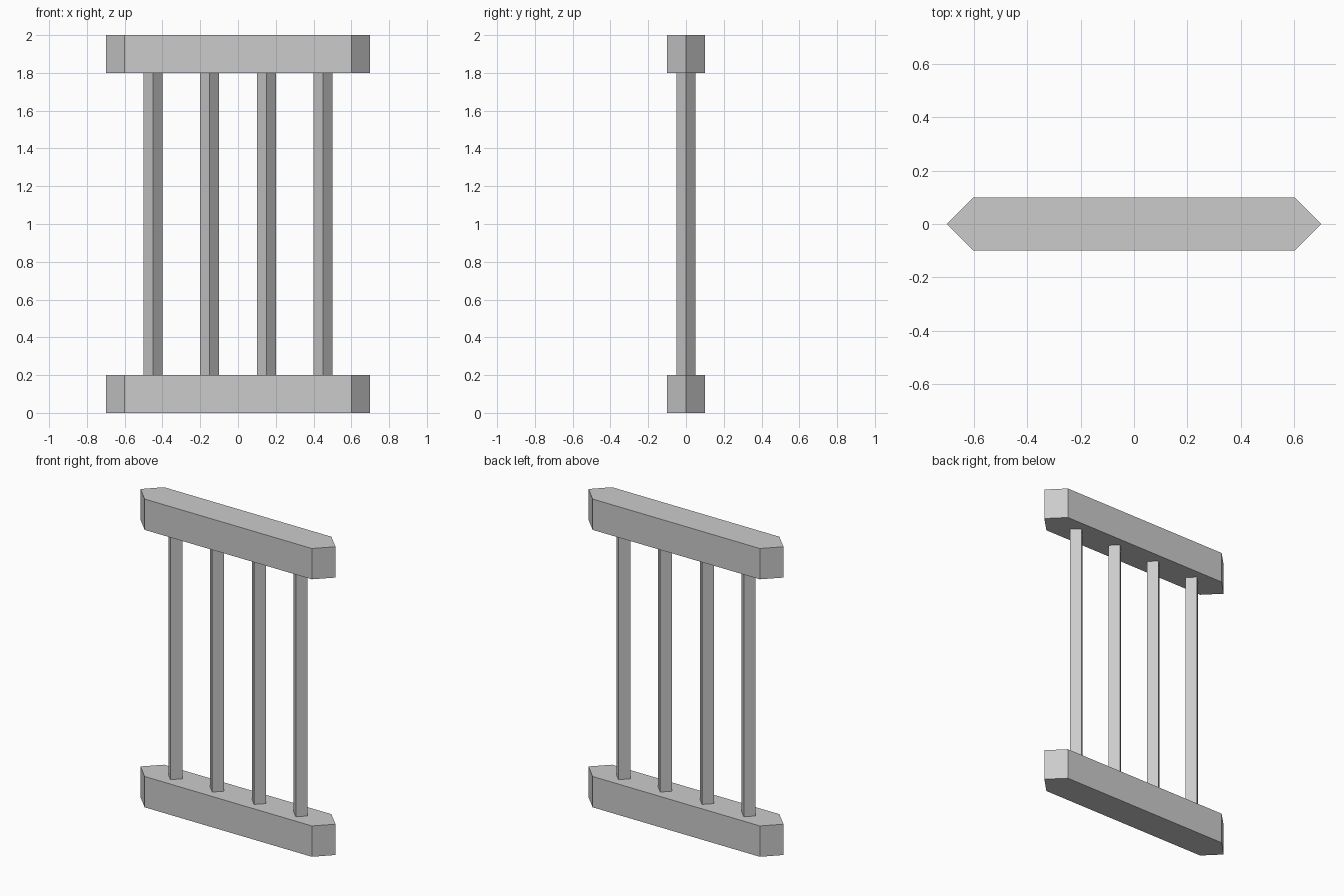
import bpy
import bmesh

cube = bpy.data.objects.get("Cube")
if cube:
    bpy.data.objects.remove(cube, do_unlink=True)

grey = bpy.data.materials.new("light_grey")
grey.use_nodes = True
colour = (0.6, 0.6, 0.6, 1)
grey.diffuse_color = colour
grey.node_tree.nodes["Principled BSDF"].inputs["Base Color"].default_value = colour


def prism(name, outline, bottom, top, x=0):
    """Extrude a flat outline upwards into a closed prism."""
    bm = bmesh.new()
    base = bm.faces.new([bm.verts.new((px, py, 0)) for px, py in outline])
    walls = bmesh.ops.extrude_face_region(bm, geom=[base])
    raised = [v for v in walls["geom"] if isinstance(v, bmesh.types.BMVert)]
    bmesh.ops.translate(bm, verts=raised, vec=(0, 0, top - bottom))
    bmesh.ops.recalc_face_normals(bm, faces=bm.faces)
    mesh = bpy.data.meshes.new(name)
    bm.to_mesh(mesh)
    bm.free()
    mesh.materials.append(grey)
    obj = bpy.data.objects.new(name, mesh)
    obj.location = (x, 0, bottom)
    bpy.context.collection.objects.link(obj)


# Rails with pointed ends
rail = [(-0.7, 0), (-0.6, -0.1), (0.6, -0.1), (0.7, 0), (0.6, 0.1), (-0.6, 0.1)]
prism("bottom_rail", rail, 0, 0.2)
prism("top_rail", rail, 1.8, 2)

# Square bars turned corner-forward
r = 0.05
diamond = [(-r, 0), (0, -r), (r, 0), (0, r)]
for i in range(4):
    prism(f"bar_{i + 1}", diamond, 0.2, 1.8, -0.45 + 0.3 * i)
